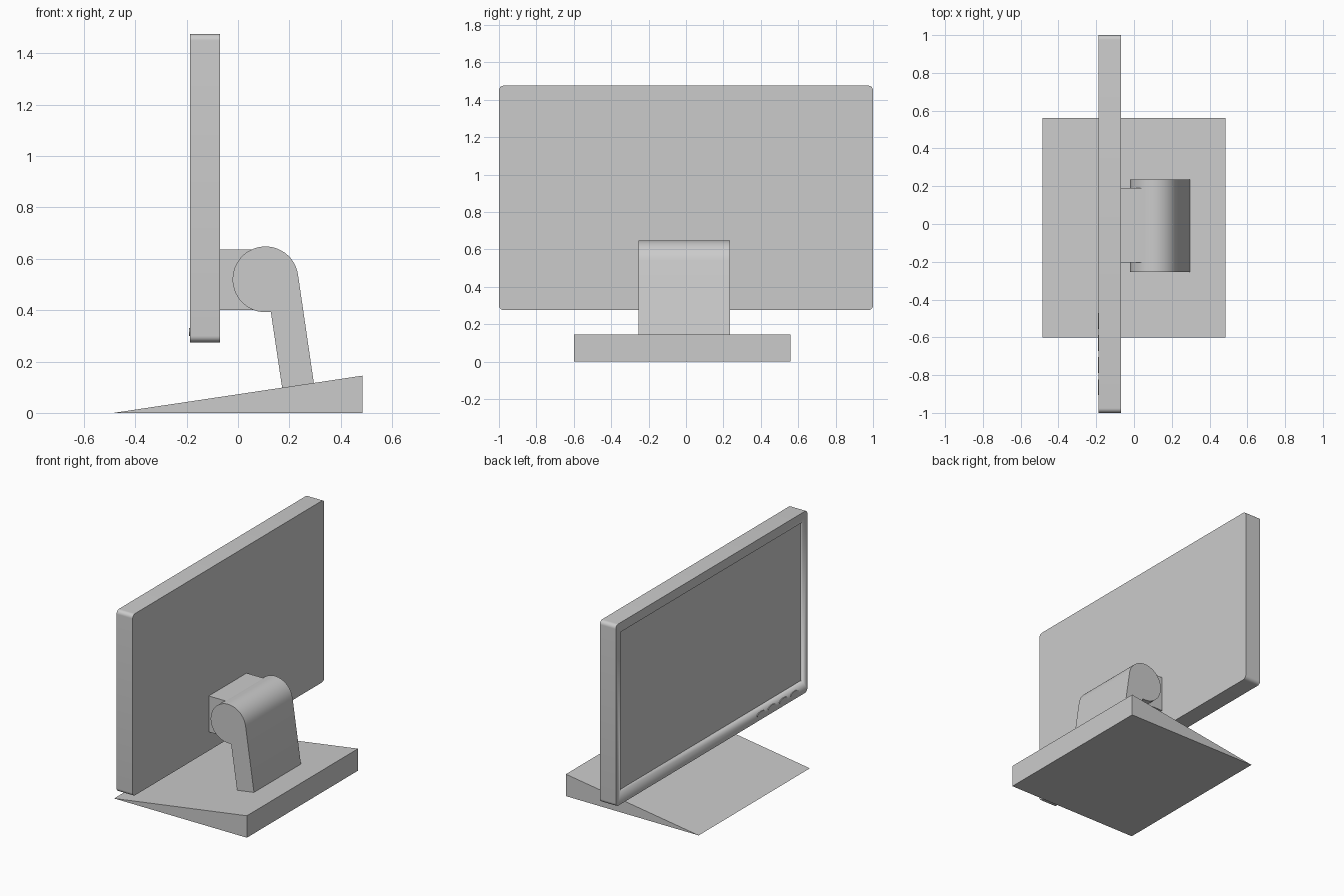
import bpy, bmesh, math

cube = bpy.data.objects.get("Cube")
if cube:
    bpy.data.objects.remove(cube, do_unlink=True)

# One plain grey for everything
grey = bpy.data.materials.new("plain_grey")
grey.use_nodes = True
COLOUR = (0.6, 0.6, 0.6, 1.0)
grey.diffuse_color = COLOUR
grey.node_tree.nodes["Principled BSDF"].inputs["Base Color"].default_value = COLOUR


def finish(name, bm):
    """Turn a bmesh into a named, shaded object."""
    bmesh.ops.recalc_face_normals(bm, faces=bm.faces[:])
    mesh = bpy.data.meshes.new(name)
    bm.to_mesh(mesh)
    bm.free()
    mesh.materials.append(grey)
    obj = bpy.data.objects.new(name, mesh)
    bpy.context.collection.objects.link(obj)
    bpy.ops.object.select_all(action='DESELECT')
    obj.select_set(True)
    bpy.context.view_layer.objects.active = obj
    bpy.ops.object.shade_smooth_by_angle(angle=math.radians(30))
    return obj


def extrude(name, points, vector):
    """Extrude a closed outline of 3D points along a vector."""
    bm = bmesh.new()
    face = bm.faces.new([bm.verts.new(p) for p in points])
    out = bmesh.ops.extrude_face_region(bm, geom=[face], use_keep_orig=True)
    moved = [v for v in out["geom"] if isinstance(v, bmesh.types.BMVert)]
    bmesh.ops.translate(bm, verts=moved, vec=vector)
    return finish(name, bm)


def side_profile(name, xz, y0, y1):
    return extrude(name, [(x, y0, z) for x, z in xz], (0, y1 - y0, 0))


def face_profile(name, yz, x0, x1):
    return extrude(name, [(x0, y, z) for y, z in yz], (x1 - x0, 0, 0))


def arc(cx, cy, rx, ry, start, end, steps):
    angles = [math.radians(start + (end - start) * i / steps) for i in range(steps + 1)]
    return [(cx + rx * math.cos(a), cy + ry * math.sin(a)) for a in angles]


# Wedge base
side_profile("base", [(-0.485, 0), (0.485, 0), (0.485, 0.145)], -0.6, 0.56)

# Leaning arm with a round hinge head
head = arc(0.107, 0.52, 0.128, 0.128, 8, 270, 40)
side_profile("stand_arm", head + [(0.128, 0.392), (0.176, 0.07), (0.302, 0.07)],
             -0.255, 0.235)

# Block joining the arm to the screen housing
side_profile("mount_block", [(-0.075, 0.40), (0.107, 0.40), (0.107, 0.637), (-0.075, 0.637)],
             -0.205, 0.19)

# Screen housing with rounded corners
R = 0.025
outline = []
for sy, sz, start in ((1, 1, 0), (-1, 1, 90), (-1, -1, 180), (1, -1, 270)):
    outline += arc(sy * (1 - R), 0.875 + sz * (0.6 - R), R, R, start, start + 90, 8)
housing = face_profile("screen_housing", outline, -0.187, -0.07)

# Recessed display cut into the front of the housing
cutter = face_profile("display_cutter",
                      [(-0.95, 0.36), (0.95, 0.36), (0.95, 1.412), (-0.95, 1.412)],
                      -0.25, -0.17)
cutter.hide_render = True
mod = housing.modifiers.new("display_recess", 'BOOLEAN')
mod.operation = 'DIFFERENCE'
mod.solver = 'EXACT'
mod.object = cutter
bpy.context.view_layer.objects.active = housing
bpy.ops.object.modifier_apply(modifier=mod.name)
bpy.data.objects.remove(cutter, do_unlink=True)

# Row of oval buttons on the lower bezel
for i in range(4):
    oval = arc(-0.513 - 0.117 * i, 0.315, 0.042, 0.016, 0, 360, 24)[:-1]
    face_profile(f"button_{i + 1}", oval, -0.191, -0.185)
